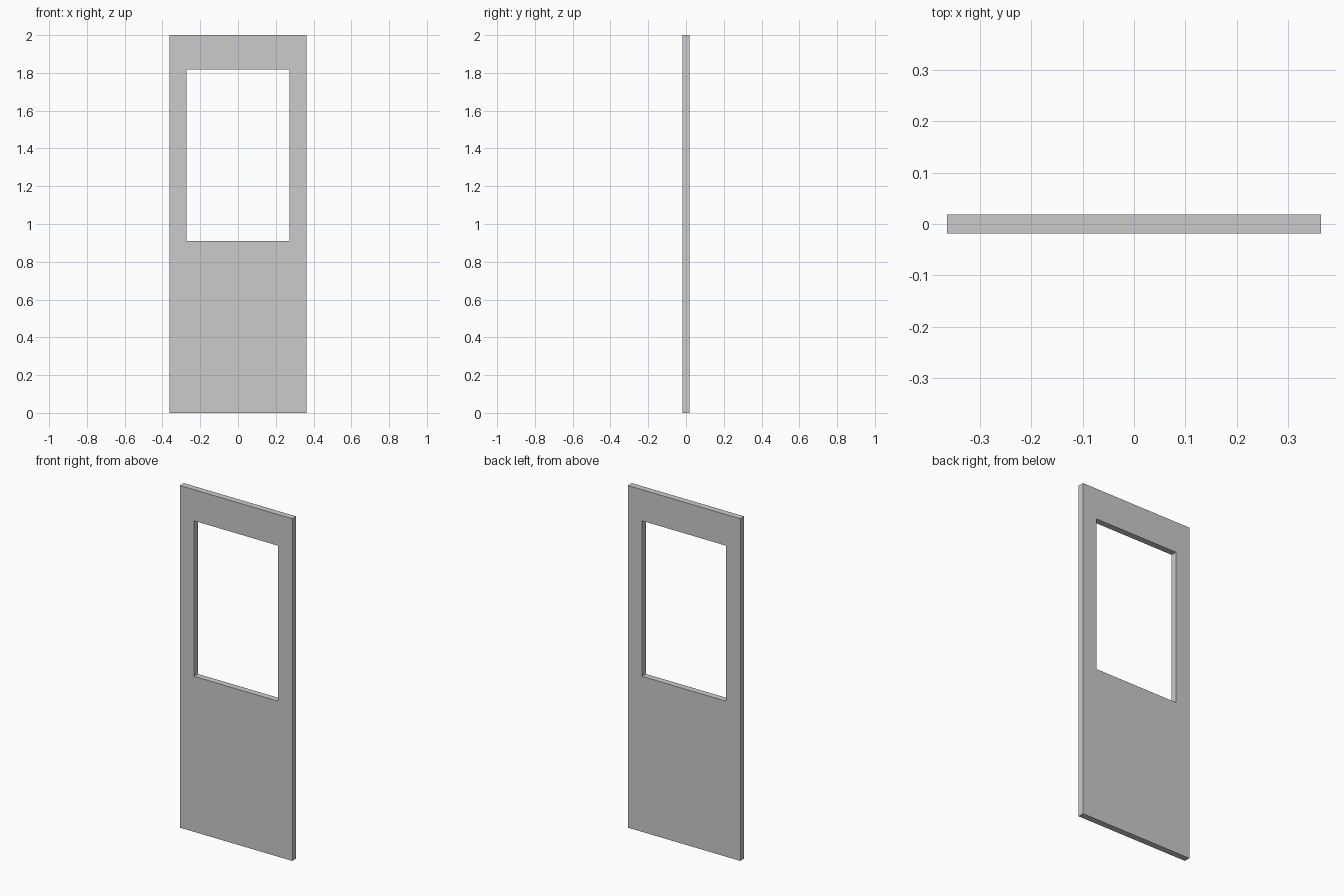
import bpy, bmesh

if "Cube" in bpy.data.objects:
    bpy.data.objects.remove(bpy.data.objects["Cube"])

W, H, T = 0.3636, 2.0, 0.0364          # half width, height, thickness
WIN_X, WIN_Z0, WIN_Z1 = 0.2727, 0.909, 1.818


def loop(bm, x, z0, z1):
    """Rectangle of vertices on the front plane."""
    return [bm.verts.new((px, -T / 2, pz))
            for px, pz in ((-x, z0), (x, z0), (x, z1), (-x, z1))]


# Door panel: frame of four faces around the window opening, given thickness
bm = bmesh.new()
outer = loop(bm, W, 0, H)
inner = loop(bm, WIN_X, WIN_Z0, WIN_Z1)
for i in range(4):
    j = (i + 1) % 4
    bm.faces.new((outer[i], outer[j], inner[j], inner[i]))
ext = bmesh.ops.extrude_face_region(bm, geom=bm.faces[:], use_keep_orig=True)
moved = [v for v in ext["geom"] if isinstance(v, bmesh.types.BMVert)]
bmesh.ops.translate(bm, verts=moved, vec=(0, T, 0))
bmesh.ops.recalc_face_normals(bm, faces=bm.faces[:])

mesh = bpy.data.meshes.new("door_panel")
bm.to_mesh(mesh)
bm.free()
door = bpy.data.objects.new("door_panel", mesh)
bpy.context.collection.objects.link(door)
